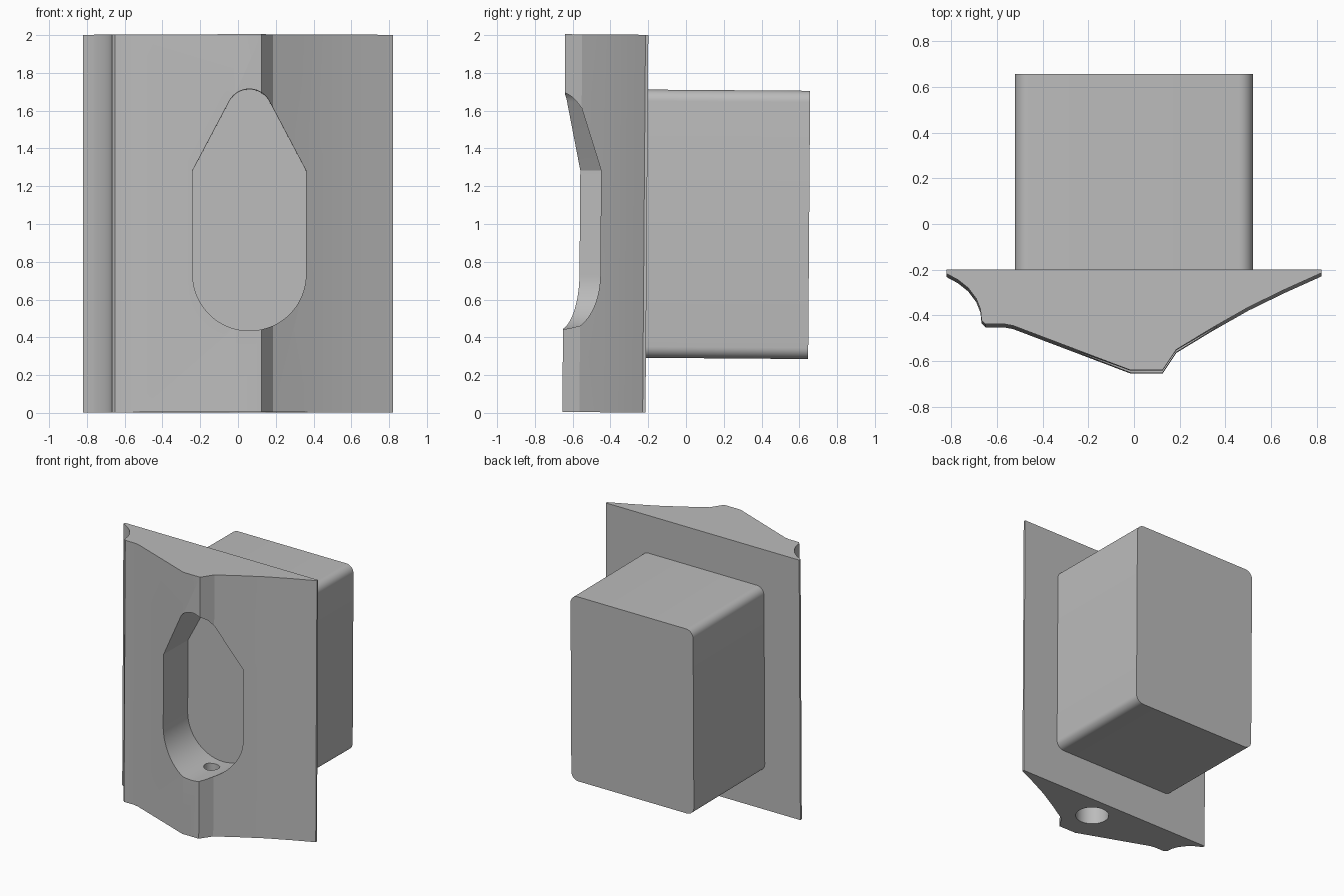
import bpy, bmesh
from math import sin, cos, pi, radians
from mathutils import Matrix, Vector

cube = bpy.data.objects.get("Cube")
if cube:
    bpy.data.objects.remove(cube, do_unlink=True)

grey = bpy.data.materials.new("plain grey")
grey.use_nodes = True
colour = (0.5, 0.5, 0.5, 1)
grey.diffuse_color = colour
grey.node_tree.nodes["Principled BSDF"].inputs["Base Color"].default_value = colour


def prism(name, outline, axis, start, end):
    """Extrude a 2D outline along y (outline in x, z) or z (outline in x, y)."""
    bm = bmesh.new()
    place = (lambda a, b: (a, start, b)) if axis == "y" else (lambda a, b: (a, b, start))
    face = bm.faces.new([bm.verts.new(place(a, b)) for a, b in outline])
    ext = bmesh.ops.extrude_face_region(bm, geom=[face])
    d = end - start
    move = Vector((0, d, 0)) if axis == "y" else Vector((0, 0, d))
    bmesh.ops.translate(bm, vec=move, verts=[v for v in ext["geom"] if isinstance(v, bmesh.types.BMVert)])
    bmesh.ops.recalc_face_normals(bm, faces=bm.faces)
    mesh = bpy.data.meshes.new(name)
    bm.to_mesh(mesh)
    bm.free()
    mesh.materials.append(grey)
    obj = bpy.data.objects.new(name, mesh)
    bpy.context.collection.objects.link(obj)
    return obj


def arc(cx, cy, r, a0, a1, steps):
    angles = [radians(a0 + (a1 - a0) * i / steps) for i in range(steps + 1)]
    return [(cx + r * cos(a), cy + r * sin(a)) for a in angles]


def circle(cx, cy, r):
    return arc(cx, cy, r, 0, 360, 40)[:-1]


def activate(obj):
    bpy.ops.object.select_all(action="DESELECT")
    obj.select_set(True)
    bpy.context.view_layer.objects.active = obj


def cut(obj, cutter):
    cutter.hide_render = True
    mod = obj.modifiers.new("cut", "BOOLEAN")
    mod.operation = "DIFFERENCE"
    mod.solver = "EXACT"
    mod.object = cutter
    activate(obj)
    bpy.ops.object.modifier_apply(modifier=mod.name)
    bpy.data.objects.remove(cutter, do_unlink=True)


# Contoured front plate
profile = [(-0.82, -0.207), (-0.82, -0.225), (-0.77, -0.252), (-0.725, -0.288),
           (-0.69, -0.335), (-0.672, -0.38), (-0.667, -0.428), (-0.65, -0.445),
           (-0.57, -0.445), (-0.53, -0.452), (-0.015, -0.647), (0.125, -0.647),
           (0.185, -0.557), (0.34, -0.463), (0.5, -0.372), (0.66, -0.294),
           (0.82, -0.222), (0.82, -0.207)]
plate = prism("front_plate", profile, "z", 0, 2)

# Teardrop pocket with a round bottom
pocket = (arc(0.06, 0.73, 0.3, 180, 360, 40)
          + [(0.36, 1.28)] + arc(0.06, 1.59, 0.12, 27, 153, 20) + [(-0.24, 1.28)])
cut(plate, prism("pocket_cutter", pocket, "y", -1, -0.265))

# Stepped hole from the underside into the pocket
cut(plate, prism("wide_hole_cutter", circle(0.05, -0.385, 0.115), "z", -0.1, 0.2))
cut(plate, prism("narrow_hole_cutter", circle(0.05, -0.385, 0.056), "z", 0.1, 0.6))

# Rear housing with rounded long edges
w, low, high, r = 0.52, 0.29, 1.71, 0.06
corners = (arc(w - r, low + r, r, 270, 360, 8) + arc(w - r, high - r, r, 0, 90, 8)
           + arc(r - w, high - r, r, 90, 180, 8) + arc(r - w, low + r, r, 180, 270, 8))
housing = prism("rear_housing", corners, "y", -0.215, 0.652)

# Slight forward lean of the whole unit
lean = Matrix.Translation((0, 0, 1)) @ Matrix.Rotation(-0.0075, 4, "X") @ Matrix.Translation((0, 0, -1))
for obj in (plate, housing):
    obj.data.transform(lean)
    activate(obj)
    bpy.ops.object.shade_smooth_by_angle(angle=radians(25))
